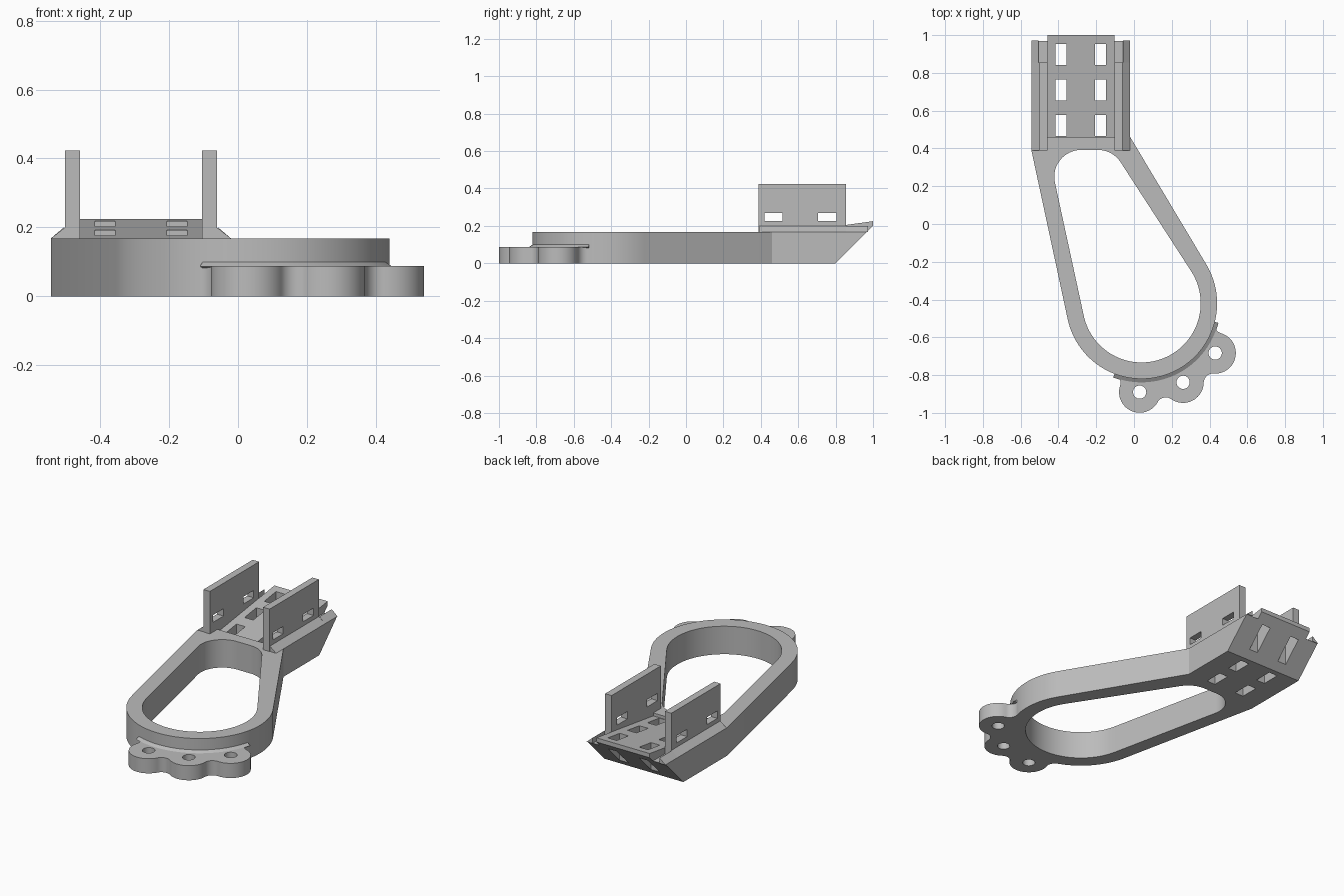
import bpy, bmesh
from math import pi, sin, cos, atan2, radians
from mathutils import Vector, Matrix
from mathutils.geometry import convex_hull_2d, intersect_sphere_sphere_2d

cube = bpy.data.objects.get("Cube")
if cube:
    bpy.data.objects.remove(cube, do_unlink=True)

grey = bpy.data.materials.new("plain grey")
grey.use_nodes = True
grey.diffuse_color = (0.5, 0.5, 0.5, 1)
grey.node_tree.nodes["Principled BSDF"].inputs["Base Color"].default_value = (0.5, 0.5, 0.5, 1)


def finish(name, bm):
    bmesh.ops.recalc_face_normals(bm, faces=bm.faces[:])
    mesh = bpy.data.meshes.new(name)
    bm.to_mesh(mesh)
    bm.free()
    mesh.materials.append(grey)
    ob = bpy.data.objects.new(name, mesh)
    bpy.context.collection.objects.link(ob)
    return ob


def prism(name, loops, axis, lo, hi):
    """Extrude closed 2D loops (outer first, then holes) along an axis."""
    place = {"x": lambda p: (lo, p[0], p[1]),
             "y": lambda p: (p[0], lo, p[1]),
             "z": lambda p: (p[0], p[1], lo)}[axis]
    bm = bmesh.new()
    for loop in loops:
        vs = [bm.verts.new(place(p)) for p in loop]
        for a, b in zip(vs, vs[1:] + vs[:1]):
            bm.edges.new((a, b))
    bmesh.ops.triangle_fill(bm, edges=bm.edges[:], use_beauty=True)
    out = bmesh.ops.extrude_face_region(bm, geom=bm.faces[:])
    step = Vector([hi - lo if axis == k else 0 for k in "xyz"])
    bmesh.ops.translate(bm, vec=step, verts=[v for v in out["geom"] if isinstance(v, bmesh.types.BMVert)])
    return finish(name, bm)


def box(name, x, y, z):
    bm = bmesh.new()
    size = [b - a for a, b in (x, y, z)]
    mid = [(a + b) / 2 for a, b in (x, y, z)]
    bmesh.ops.create_cube(bm, size=1, matrix=Matrix.Translation(mid) @ Matrix.Diagonal(size + [1]))
    return finish(name, bm)


def cut(ob, cutters):
    for c in cutters:
        c.hide_render = True
        c.hide_viewport = True
        mod = ob.modifiers.new("cut", "BOOLEAN")
        mod.operation = "DIFFERENCE"
        mod.solver = "EXACT"
        mod.object = c


def arc(c, r, a0, a1, n):
    return [Vector((c[0] + r * cos(a0 + (a1 - a0) * i / n),
                    c[1] + r * sin(a0 + (a1 - a0) * i / n))) for i in range(n + 1)]


def circle(c, r, n=96):
    return arc(c, r, 0, 2 * pi, n)[:-1]


def hull(pts):
    return [pts[i] for i in convex_hull_2d(pts)]


def heading(a, b):
    d = b - a
    return atan2(d.y, d.x)


# Main loop: a tapered frame with a rounded opening
RING = Vector((0.04, -0.42))
TOP, LEFT, RIGHT = 0.168, -0.543, -0.02
shoulders = [Vector((x, y)) for x in (LEFT, RIGHT) for y in (0.39, 0.46)]
outer = hull(circle(RING, 0.4) + shoulders)
inner = hull(circle(RING, 0.313) + circle((-0.28, 0.25), 0.142) + circle((-0.19, 0.25), 0.142))
frame = prism("loop_frame", [outer, inner], "z", 0, TOP)

# Lobed flange: three round ears joined by concave fillets
ears = [Vector((0.03, -0.89)), Vector((0.26, -0.838)), Vector((0.43, -0.683))]
discs = [(RING, 0.4)] + [(e, 0.109) for e in ears] + [(RING, 0.4)]
F = 0.05
fillets = []
for (a, ra), (b, rb) in zip(discs, discs[1:]):
    hits = intersect_sphere_sphere_2d(a, ra + F, b, rb + F)
    fillets.append(next(h for h in hits if (b - a).cross(h - a) < 0))
outline = []
for i, f in enumerate(fillets):
    a, b = discs[i][0], discs[i + 1][0]
    t0, t1 = heading(f, a), heading(f, b)
    outline += arc(f, F, t0, t0 - (t0 - t1) % (2 * pi), 12)
    if i < len(ears):
        t0, t1 = heading(b, f), heading(b, fillets[i + 1])
        outline += arc(b, 0.109, t0, t0 + (t1 - t0) % (2 * pi), 32)[1:-1]
start, end = heading(RING, fillets[0]), heading(RING, fillets[-1])
outline += arc(RING, 0.36, end, start, 32)
flange = prism("lobed_flange", [outline] + [circle(e, 0.035, 32) for e in ears], "z", 0, 0.088)

# Small sloped bead where the flange meets the loop
bm = bmesh.new()
bead = [bm.verts.new((RING.x + r * cos(start), RING.y + r * sin(start), z))
        for r, z in ((0.39, 0.08), (0.42, 0.087), (0.399, 0.1))]
bm.faces.new(bead)
bmesh.ops.spin(bm, geom=bm.faces[:] + bm.edges[:] + bm.verts[:], cent=(RING.x, RING.y, 0),
               axis=(0, 0, 1), angle=end - start, steps=40)
bead_ob = finish("flange_bead", bm)

# Sloping deck with a slanted rear face and six through slots
MID = (LEFT + RIGHT) / 2
HALF, DECK = (RIGHT - LEFT) / 2, 0.177
deck = prism("sloped_deck", [[(0.46, 0), (0.8, 0), (1, 0.2), (1, 0.225), (0.46, 0.15)]],
             "x", MID - DECK, MID + DECK)
cut(deck, [box("deck_slot_cutter", (MID + s * 0.104 - 0.029, MID + s * 0.104 + 0.029),
               (y - 0.056, y + 0.056), (-0.1, 0.4))
           for s in (-1, 1) for y in (0.522, 0.71, 0.897)])

# Side rails and upright walls, mirrored about the deck
for s, side in ((-1, "right"), (1, "left")):
    def span(a, b):
        return tuple(sorted((MID + s * a, MID + s * b)))
    prism(side + "_rail", [[(0.46, 0), (0.8, 0), (0.968, TOP), (0.46, TOP)]], "x", *span(DECK, HALF))
    for part, inside, y0, y1 in (("front", DECK, 0.39, 0.855), ("rear", 0.223, 0.855, 0.972)):
        lip = [(HALF, TOP), (0.22 if part == "front" else 0.224, 0.2), (inside, 0.2), (inside, TOP)]
        prism(side + "_" + part + "_lip", [[(MID + s * x, z) for x, z in lip]], "y", y0, y1)
    wall = box(side + "_wall", span(DECK, 0.22), (0.388, 0.855), (TOP, 0.423))
    cut(wall, [box(side + "_wall_slot_cutter", span(0.1, 0.3), (y - 0.049, y + 0.049), (0.226, 0.27))
               for y in (0.468, 0.755)])

# Smooth the curved walls, keep the corners crisp
bpy.ops.object.select_all(action="DESELECT")
for ob in (frame, flange, bead_ob):
    ob.select_set(True)
bpy.context.view_layer.objects.active = frame
bpy.ops.object.shade_smooth_by_angle(angle=radians(30))
